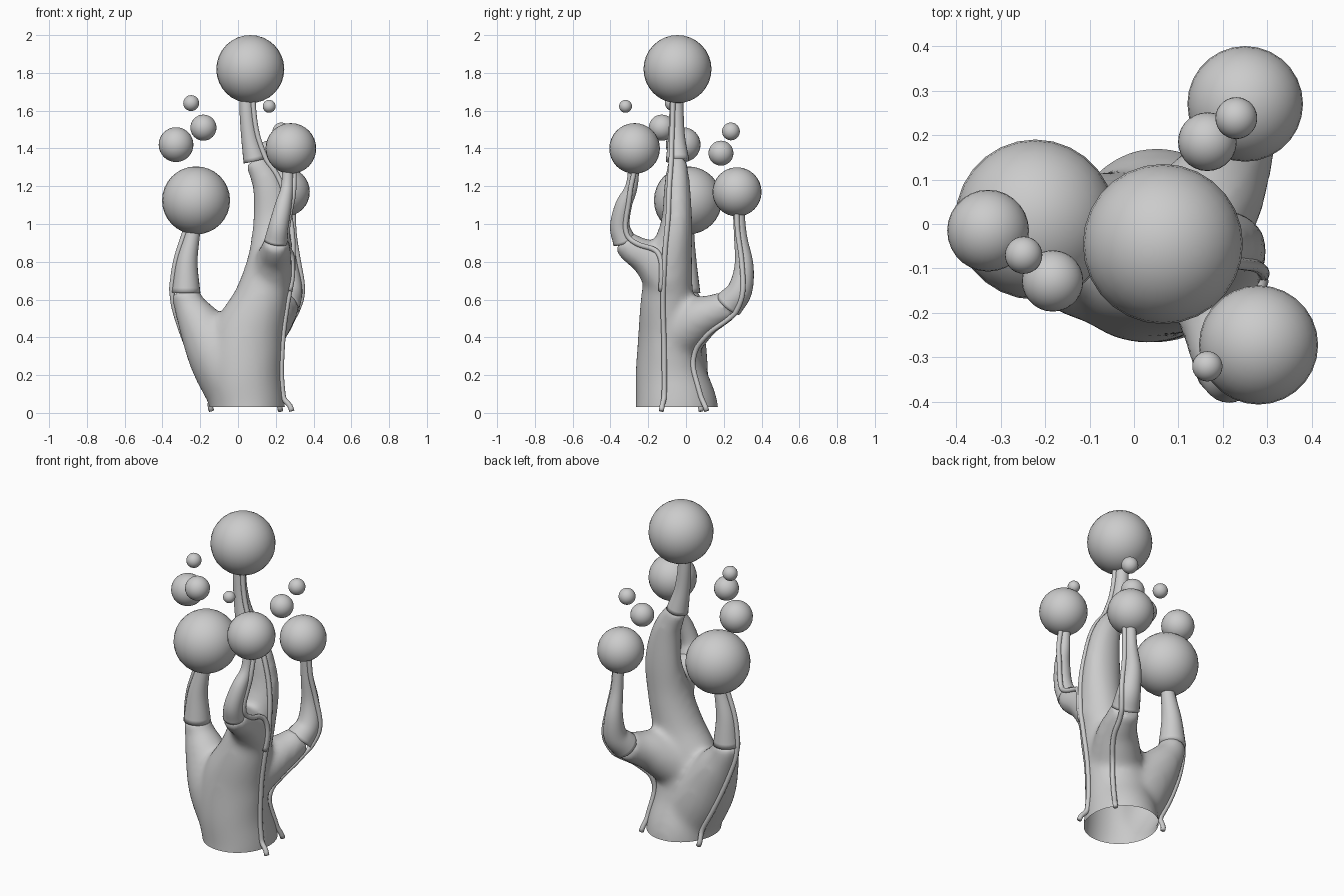
import bpy, bmesh, math
from mathutils import Vector
from mathutils.bvhtree import BVHTree

if "Cube" in bpy.data.objects:
    bpy.data.objects.remove(bpy.data.objects["Cube"])


def spline(pts, steps):
    """Catmull-Rom interpolation of tuples."""
    p = [Vector(q) for q in pts]
    p = [p[0] * 2 - p[1]] + p + [p[-1] * 2 - p[-2]]
    out = []
    for i in range(1, len(p) - 2):
        a, b, c, d = p[i - 1:i + 3]
        for s in range(steps):
            t = s / steps
            out.append(0.5 * (2 * b + (c - a) * t + (2 * a - 5 * b + 4 * c - d) * t * t
                              + (3 * b - a - 3 * c + d) * t ** 3))
    return out + [p[-2]]


def add_tube(bm, rings, sides):
    """rings: list of (x, y, z, rx, ry); capped tube along them."""
    cs = [Vector(r[:3]) for r in rings]
    prev, made = None, []
    for i, r in enumerate(rings):
        t = (cs[min(i + 1, len(cs) - 1)] - cs[max(i - 1, 0)]).normalized()
        u = Vector((1, 0, 0))
        u = (u - t * u.dot(t)).normalized()
        v = t.cross(u)
        ring = []
        for k in range(sides):
            a = 2 * math.pi * k / sides
            ring.append(bm.verts.new(cs[i] + u * (r[3] * math.cos(a)) + v * (r[4] * math.sin(a))))
        if prev:
            for k in range(sides):
                made.append(bm.faces.new((prev[k], prev[(k + 1) % sides],
                                          ring[(k + 1) % sides], ring[k])))
        else:
            made.append(bm.faces.new(ring[::-1]))
        prev = ring
    made.append(bm.faces.new(prev))
    bmesh.ops.recalc_face_normals(bm, faces=made)


def finish(name, bm):
    me = bpy.data.meshes.new(name)
    bm.to_mesh(me)
    bm.free()
    for f in me.polygons:
        f.use_smooth = True
    ob = bpy.data.objects.new(name, me)
    bpy.context.collection.objects.link(ob)
    return ob


def round_path(pts):
    """(x, y, z, r) -> (x, y, z, r, r)"""
    return [(*p, p[3]) for p in pts]


# trunk: overlapping limbs fused by a voxel remesh and softened
limbs = [
    [(.05, -.05, -.1, .2, .22), (.05, -.05, .03, .2, .22), (.03, -.08, .2, .2, .19),
     (.05, -.095, .4, .19, .16), (.12, -.1, .6, .145, .14), (.17, -.085, .8, .122, .12),
     (.187, -.05, 1.0, .11, .085), (.16, -.047, 1.2, .085, .07), (.09, -.045, 1.34, .06, .05)],
    round_path([(.02, -.06, .1, .18), (-.1, -.05, .3, .165), (-.2, -.02, .47, .12),
                (-.262, 0, .58, .082), (-.275, 0, .645, .075)]),
    round_path([(.17, -.1, .7, .12), (.19, -.2, .815, .095), (.2, -.28, .865, .08),
                (.2, -.335, .915, .066)]),
    round_path([(.1, -.04, .42, .15), (.18, .07, .5, .118), (.22, .15, .535, .095),
                (.25, .23, .575, .08)]),
]
bm = bmesh.new()
for limb in limbs:
    add_tube(bm, spline(limb, 6), 32)
tmp = finish("trunk_rough", bm)
m = tmp.modifiers.new("fuse", 'REMESH')
m.mode = 'VOXEL'
m.voxel_size = 0.018
m = tmp.modifiers.new("soften", 'SMOOTH')
m.factor = 0.5
m.iterations = 14
dg = bpy.context.evaluated_depsgraph_get()
bm = bmesh.new()
bm.from_mesh(tmp.evaluated_get(dg).to_mesh())
bpy.data.objects.remove(tmp)
# open, flat cut at the foot
bmesh.ops.bisect_plane(bm, geom=bm.verts[:] + bm.edges[:] + bm.faces[:],
                       plane_co=(0, 0, .03), plane_no=(0, 0, 1), clear_inner=True)
trunk = finish("trunk", bm)

# tapering stems
stems = {
    "top": [(.09, -.045, 1.335, .062), (.06, -.05, 1.47, .044), (.045, -.05, 1.62, .037),
            (.05, -.047, 1.75, .035)],
    "left": [(-.275, 0, .635, .076), (-.27, 0, .8, .056), (-.238, .005, .96, .038),
             (-.228, .01, 1.08, .035)],
    "front": [(.2, -.325, .905, .062), (.215, -.35, .99, .052), (.24, -.33, 1.1, .044),
              (.26, -.288, 1.2, .032), (.265, -.272, 1.35, .028)],
    "back": [(.25, .225, .572, .079), (.275, .285, .65, .066), (.27, .307, .78, .05),
             (.262, .288, .94, .034), (.258, .275, 1.12, .03)],
}
stem_obs = []
for name, pts in stems.items():
    bm = bmesh.new()
    add_tube(bm, spline(round_path(pts), 6), 24)
    stem_obs.append(finish(name + "_stem", bm))

# large bulbs on the stems and small floating bubbles
balls = {
    "top_bulb": (.065, -.045, 1.82, .18), "left_bulb": (-.222, .01, 1.125, .18),
    "front_bulb": (.28, -.272, 1.4, .134), "back_bulb": (.25, .27, 1.17, .13),
    "bubble_1": (-.328, -.015, 1.42, .092), "bubble_2": (-.183, -.128, 1.51, .069),
    "bubble_3": (-.248, -.07, 1.64, .042), "bubble_4": (.165, -.32, 1.623, .034),
    "bubble_5": (.165, .185, 1.375, .066), "bubble_6": (.23, .238, 1.49, .047),
}
for name, (x, y, z, r) in balls.items():
    bm = bmesh.new()
    bmesh.ops.create_uvsphere(bm, u_segments=28, v_segments=16, radius=r)
    finish(name, bm).location = (x, y, z)

# vines: guide paths snapped to the trunk and stem surfaces
bm = bmesh.new()
for ob in [trunk] + stem_obs:
    bm.from_mesh(ob.data)
bm.normal_update()
tree = BVHTree.FromBMesh(bm)
bm.free()
vines = {
    "main_vine": [(.285, -.13, .01), (.255, -.12, .12), (.23, -.115, .35), (.25, -.12, .6),
                  (.29, -.11, .87), (.28, -.1, 1.05), (.22, -.09, 1.25), (.15, -.085, 1.36),
                  (.1, -.075, 1.5), (.08, -.07, 1.66)],
    "front_vine": [(.26, -.13, .65), (.28, -.13, .8), (.28, -.17, .87), (.27, -.25, .89),
                   (.265, -.31, .94), (.265, -.32, 1.04), (.28, -.3, 1.15), (.295, -.272, 1.29)],
    "back_vine": [(.225, .11, .01), (.21, .07, .15), (.22, .07, .3), (.27, .14, .42),
                  (.31, .25, .5), (.34, .3, .63), (.32, .295, .8), (.295, .275, .95),
                  (.285, .27, 1.08)],
    "left_vine": [(-.14, .08, .01), (-.2, .07, .15), (-.29, .04, .38), (-.345, .01, .58),
                  (-.335, 0, .72), (-.29, 0, .9), (-.26, .005, 1.0)],
}
for name, pts in vines.items():
    path = []
    for c in spline(pts, 7):
        if c.z > .06:
            hit, n, _, _ = tree.find_nearest(c)
            c = hit + n * .004
        path.append(c)
    for _ in range(2):
        path = [path[0]] + [(path[i - 1] + path[i] * 2 + path[i + 1]) / 4
                            for i in range(1, len(path) - 1)] + [path[-1]]
    bm = bmesh.new()
    add_tube(bm, [(*c, .014, .014) for c in path], 10)
    finish(name, bm)
